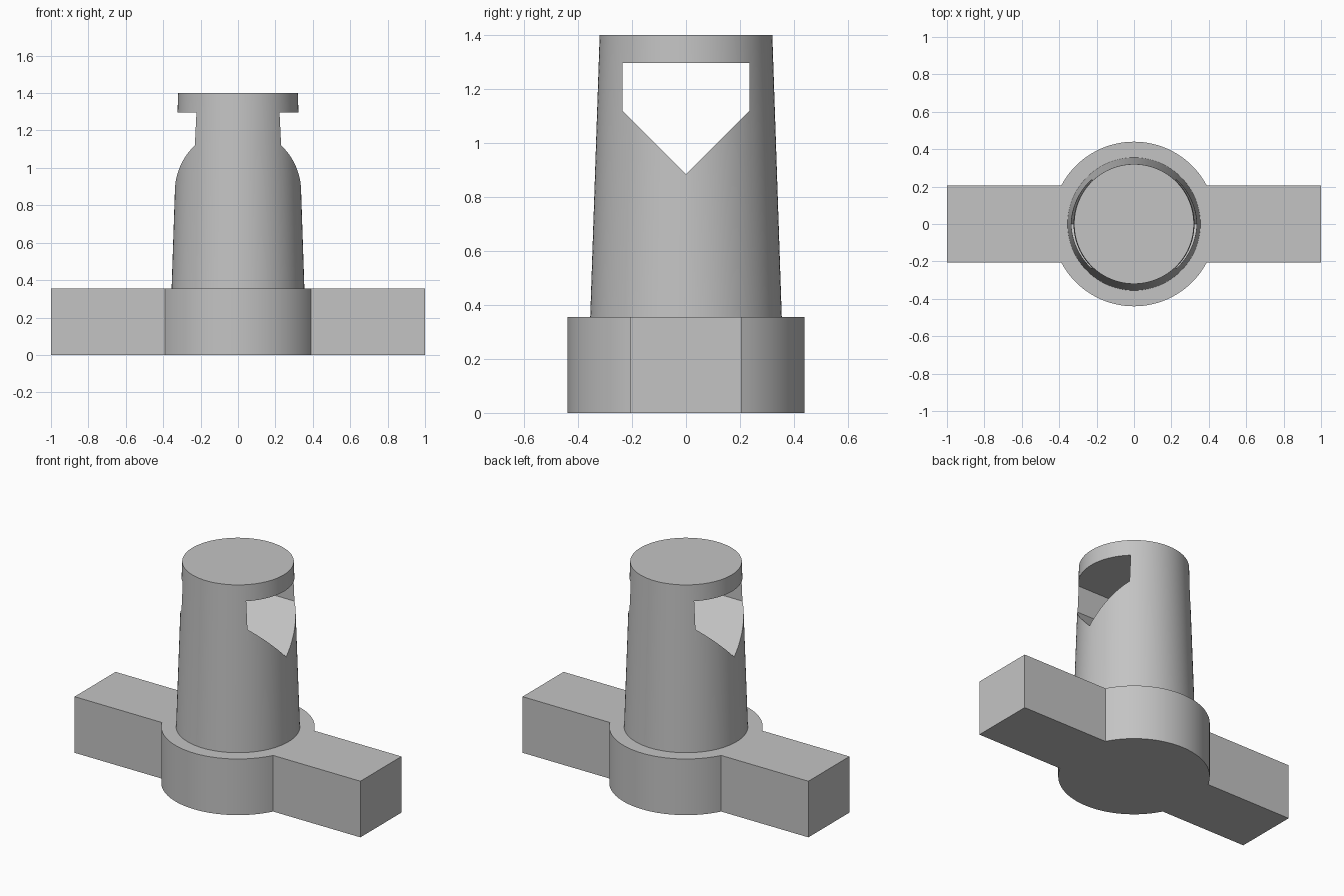
import bpy, bmesh, math

default = bpy.data.objects.get("Cube")
if default:
    bpy.data.objects.remove(default, do_unlink=True)

HUB_R, ARM_HALF, BASE_H, TOP = 0.44, 0.205, 0.355, 1.4

grey = bpy.data.materials.new("plain grey")
grey.use_nodes = True
colour = (0.55, 0.55, 0.55, 1)
grey.diffuse_color = colour
grey.node_tree.nodes["Principled BSDF"].inputs["Base Color"].default_value = colour


def add_object(name, bm):
    bmesh.ops.recalc_face_normals(bm, faces=bm.faces)
    mesh = bpy.data.meshes.new(name)
    bm.to_mesh(mesh)
    bm.free()
    mesh.materials.append(grey)
    obj = bpy.data.objects.new(name, mesh)
    bpy.context.collection.objects.link(obj)
    return obj


def prism(name, outline, direction):
    """Extrude a closed outline along a direction."""
    bm = bmesh.new()
    face = bm.faces.new([bm.verts.new(p) for p in outline])
    result = bmesh.ops.extrude_face_region(bm, geom=[face])
    moved = [v for v in result["geom"] if isinstance(v, bmesh.types.BMVert)]
    bmesh.ops.translate(bm, verts=moved, vec=direction)
    return add_object(name, bm)


def smooth(obj):
    bpy.ops.object.select_all(action="DESELECT")
    obj.select_set(True)
    bpy.context.view_layer.objects.active = obj
    bpy.ops.object.shade_smooth_by_angle(angle=math.radians(25))


# Base: round hub with two straight arms, one outline
start = math.asin(ARM_HALF / HUB_R)
steps = 40
arc = [start + (math.pi - 2 * start) * i / steps for i in range(steps + 1)]
half = [(1, ARM_HALF, 0)]
half += [(HUB_R * math.cos(a), HUB_R * math.sin(a), 0) for a in arc]
half += [(-1, ARM_HALF, 0)]
outline = half + [(-x, -y, z) for x, y, z in half]
base = prism("hub_with_arms", outline, (0, 0, BASE_H))
smooth(base)

# Tapered solid post
bm = bmesh.new()
bmesh.ops.create_cone(bm, cap_ends=True, segments=96, radius1=0.355,
                      radius2=0.32, depth=TOP - BASE_H)
bmesh.ops.translate(bm, verts=bm.verts, vec=(0, 0, (TOP + BASE_H) / 2))
post = add_object("tapered_post", bm)

# Pointed slot passing sideways through the post
slot = [(-0.6, y, z) for y, z in
        [(0, 0.885), (0.235, 1.12), (0.235, 1.297), (-0.235, 1.297), (-0.235, 1.12)]]
cutter = prism("slot_cutter", slot, (1.2, 0, 0))
cutter.hide_render = True
cut = post.modifiers.new("slot", "BOOLEAN")
cut.operation = "DIFFERENCE"
cut.solver = "EXACT"
cut.object = cutter
bpy.ops.object.select_all(action="DESELECT")
post.select_set(True)
bpy.context.view_layer.objects.active = post
bpy.ops.object.modifier_apply(modifier=cut.name)
bpy.data.objects.remove(cutter, do_unlink=True)
smooth(post)
